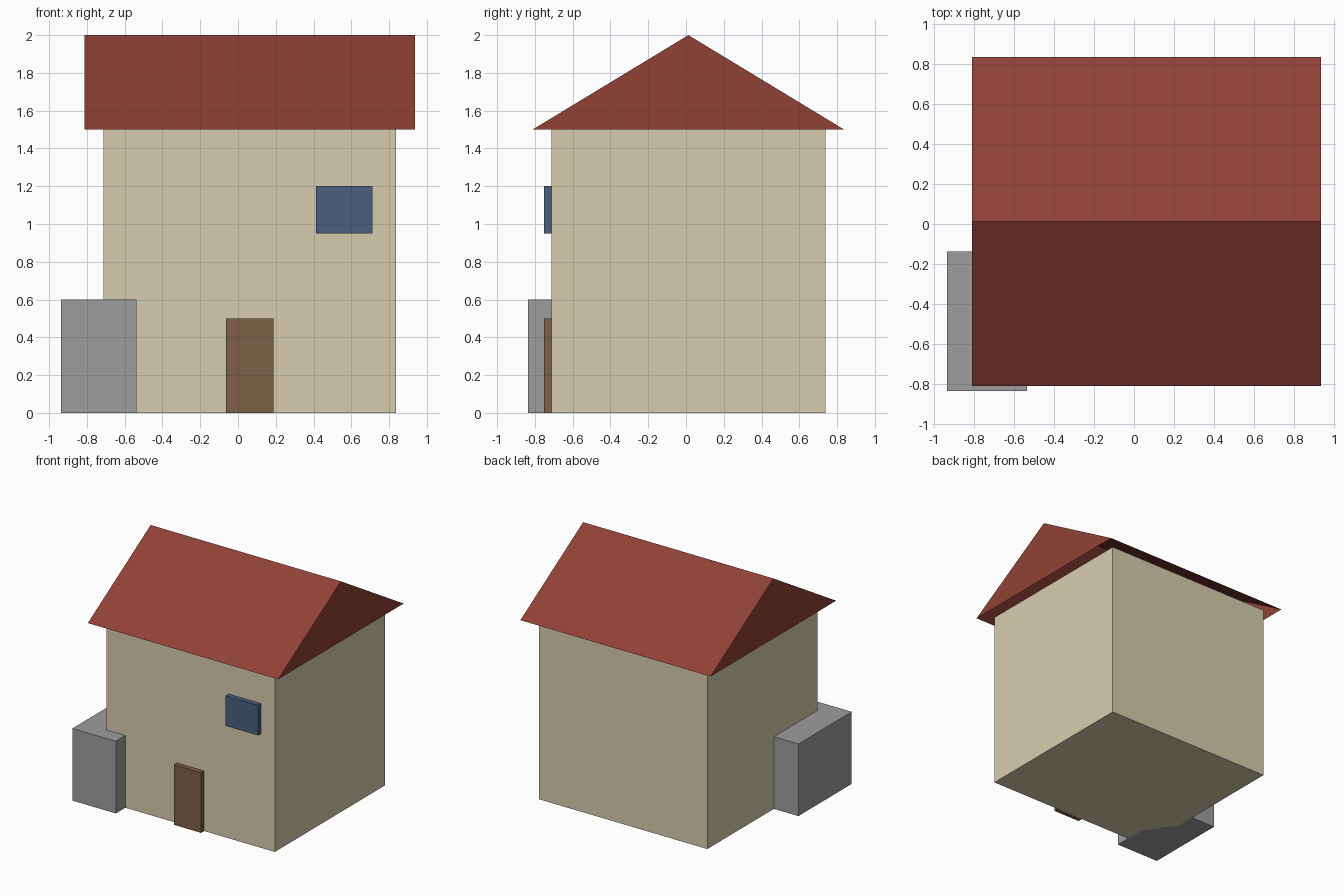
import bpy

if "Cube" in bpy.data.objects:
    bpy.data.objects.remove(bpy.data.objects["Cube"])


def material(name, rgb):
    mat = bpy.data.materials.new(name)
    mat.diffuse_color = (*rgb, 1)
    mat.use_nodes = True
    mat.node_tree.nodes["Principled BSDF"].inputs["Base Color"].default_value = mat.diffuse_color
    return mat


def box(name, low, high, mat):
    """Box spanning two opposite corners."""
    size = [b - a for a, b in zip(low, high)]
    centre = [(a + b) / 2 for a, b in zip(low, high)]
    bpy.ops.mesh.primitive_cube_add(size=1)
    obj = bpy.context.object
    obj.name = name
    for v in obj.data.vertices:
        v.co = [c * s for c, s in zip(v.co, size)]
    obj.location = centre
    obj.data.materials.append(mat)
    return obj


def gable_roof(name, x0, x1, y0, y1, z0, z1, mat):
    """Triangular prism with an open underside."""
    profile = [(y0, z0), ((y0 + y1) / 2, z1), (y1, z0)]
    verts = [(x, y, z) for x in (x0, x1) for y, z in profile]
    faces = [(0, 3, 4, 1), (1, 4, 5, 2), (0, 1, 2), (3, 5, 4)]
    mesh = bpy.data.meshes.new(name)
    mesh.from_pydata(verts, [], faces)
    mesh.materials.append(mat)
    obj = bpy.data.objects.new(name, mesh)
    bpy.context.collection.objects.link(obj)
    return obj


plaster = material("plaster", (0.68, 0.61, 0.42))
tile = material("roof_tile", (0.28, 0.053, 0.036))
wood = material("wood", (0.212, 0.117, 0.061))
glass = material("glass", (0.065, 0.117, 0.202))
stone = material("stone", (0.34, 0.34, 0.345))

# House body and open-bottomed roof with overhanging eaves
box("walls", (-0.7125, -0.7125, 0), (0.8375, 0.7375, 1.5), plaster)
gable_roof("roof", -0.8125, 0.9375, -0.8125, 0.8375, 1.5, 2.0, tile)

# Front door and window, standing slightly proud of the wall
box("door", (-0.0625, -0.7525, 0), (0.1875, -0.7125, 0.5), wood)
box("window", (0.4125, -0.7525, 0.95), (0.7125, -0.7125, 1.2), glass)

# Storage block wrapped around the front left corner
box("side_block", (-0.9375, -0.8375, 0), (-0.5375, -0.1375, 0.6), stone)
